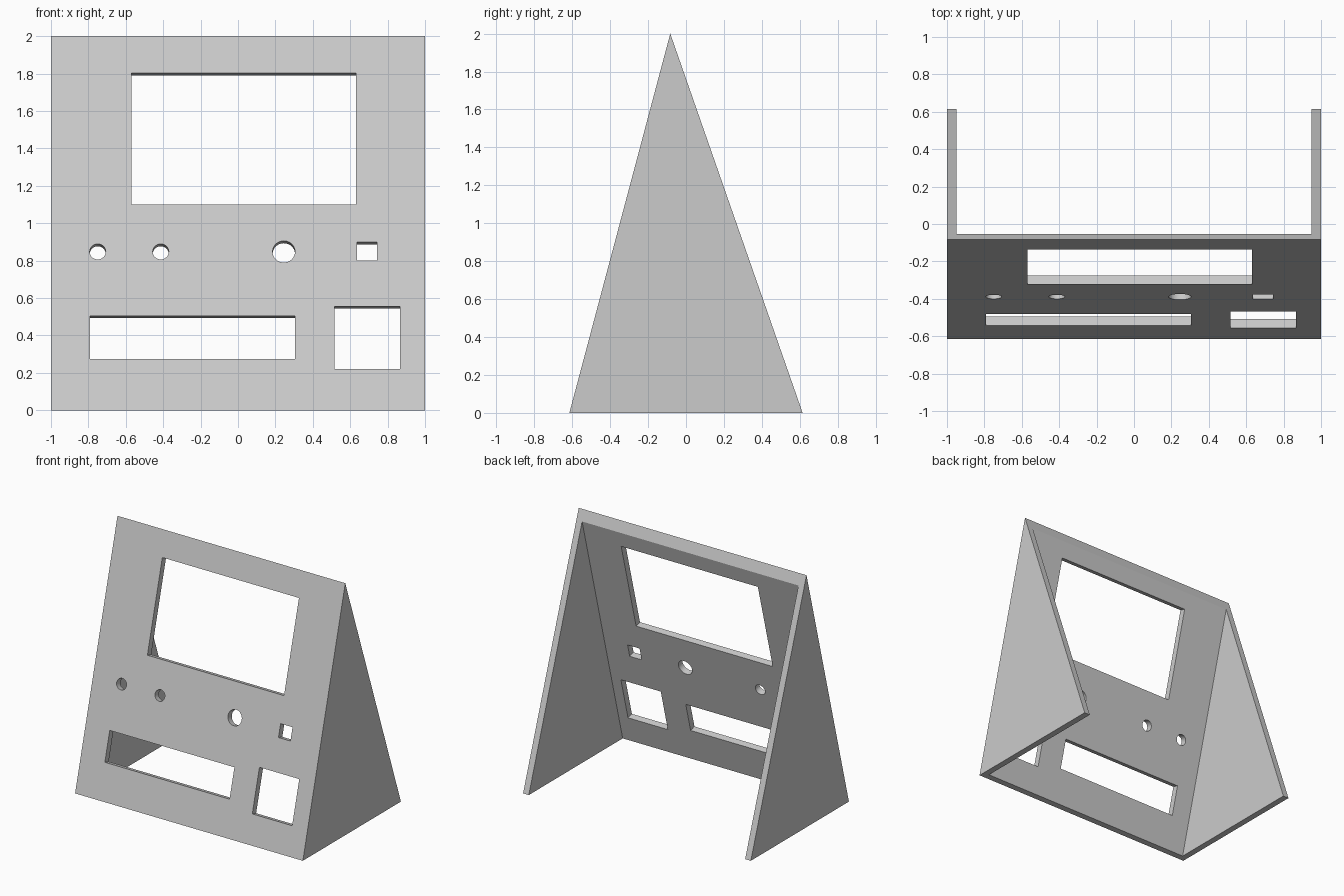
import bpy, bmesh, math
from mathutils import Matrix, Vector

if "Cube" in bpy.data.objects:
    bpy.data.objects.remove(bpy.data.objects["Cube"])

DEPTH, APEX_Y, HEIGHT = 0.615, -0.083, 2.0
WALL = 0.05
TILT = math.atan2(APEX_Y + DEPTH, HEIGHT)
SLOPE = math.tan(TILT)

grey = bpy.data.materials.new("light grey")
grey.use_nodes = True
grey.diffuse_color = (0.6, 0.6, 0.6, 1)
grey.node_tree.nodes["Principled BSDF"].inputs["Base Color"].default_value = (0.6, 0.6, 0.6, 1)


def make_object(name, bm):
    bmesh.ops.recalc_face_normals(bm, faces=bm.faces)
    mesh = bpy.data.meshes.new(name)
    bm.to_mesh(mesh)
    bm.free()
    mesh.materials.append(grey)
    obj = bpy.data.objects.new(name, mesh)
    bpy.context.scene.collection.objects.link(obj)
    return obj


def prism(name, profile, half_width):
    """Extrude a (y, z) profile across x."""
    bm = bmesh.new()
    face = bm.faces.new([bm.verts.new((-half_width, y, z)) for y, z in profile])
    side = bmesh.ops.extrude_face_region(bm, geom=[face])["geom"]
    verts = [v for v in side if isinstance(v, bmesh.types.BMVert)]
    bmesh.ops.translate(bm, verts=verts, vec=(2 * half_width, 0, 0))
    return make_object(name, bm)


def cut(target, cutter):
    """Subtract the cutter, then discard it."""
    cutter.hide_render = True
    mod = target.modifiers.new("cut", 'BOOLEAN')
    mod.operation, mod.solver, mod.object = 'DIFFERENCE', 'EXACT', cutter
    graph = bpy.context.evaluated_depsgraph_get()
    mesh = bpy.data.meshes.new_from_object(target.evaluated_get(graph))
    target.modifiers.clear()
    target.data = mesh
    bpy.data.objects.remove(cutter)


# Wedge-shaped enclosure, hollowed to leave a sloped panel and two side walls
stand = prism("panel_stand", [(-DEPTH, 0), (DEPTH, 0), (APEX_Y, HEIGHT)], 1.0)
inner_y = -DEPTH + WALL / math.cos(TILT)
low, high = -0.2, HEIGHT + 0.2
hollow = prism("hollow_cutter", [(inner_y + low * SLOPE, low), (1.2, low),
                                 (1.2, high), (inner_y + high * SLOPE, high)], 1 - WALL)
cut(stand, hollow)

# Openings square to the panel: frame has z up the slope and y into the panel
panel = Matrix.Translation((0, -DEPTH, 0)) @ Matrix.Rotation(-TILT, 4, 'X')
openings = bmesh.new()

# Screen, slot, lower square and small switch: left, right, bottom, top
for x0, x1, z0, z1 in [(-0.57, 0.63, 1.10, 1.804), (-0.79, 0.305, 0.275, 0.505),
                       (0.515, 0.865, 0.22, 0.556), (0.637, 0.742, 0.80, 0.90)]:
    center = Vector(((x0 + x1) / 2, 0, (z0 + z1) / 2 / math.cos(TILT)))
    size = Matrix.Diagonal((x1 - x0, 0.2, (z1 - z0) / math.cos(TILT), 1))
    bmesh.ops.create_cube(openings, size=1, matrix=panel @ Matrix.Translation(center) @ size)

# Round holes: centre x and radius
for x, radius in [(-0.75, 0.043), (-0.413, 0.043), (0.245, 0.06)]:
    place = Matrix.Translation((x, 0, 0.848 / math.cos(TILT))) @ Matrix.Rotation(math.pi / 2, 4, 'X')
    bmesh.ops.create_cone(openings, cap_ends=True, segments=40, radius1=radius,
                          radius2=radius, depth=0.2, matrix=panel @ place)
cut(stand, make_object("opening_cutter", openings))

# Smooth hole walls, crisp edges elsewhere
bpy.ops.object.select_all(action='DESELECT')
stand.select_set(True)
bpy.context.view_layer.objects.active = stand
bpy.ops.object.shade_smooth_by_angle(angle=math.radians(30))
